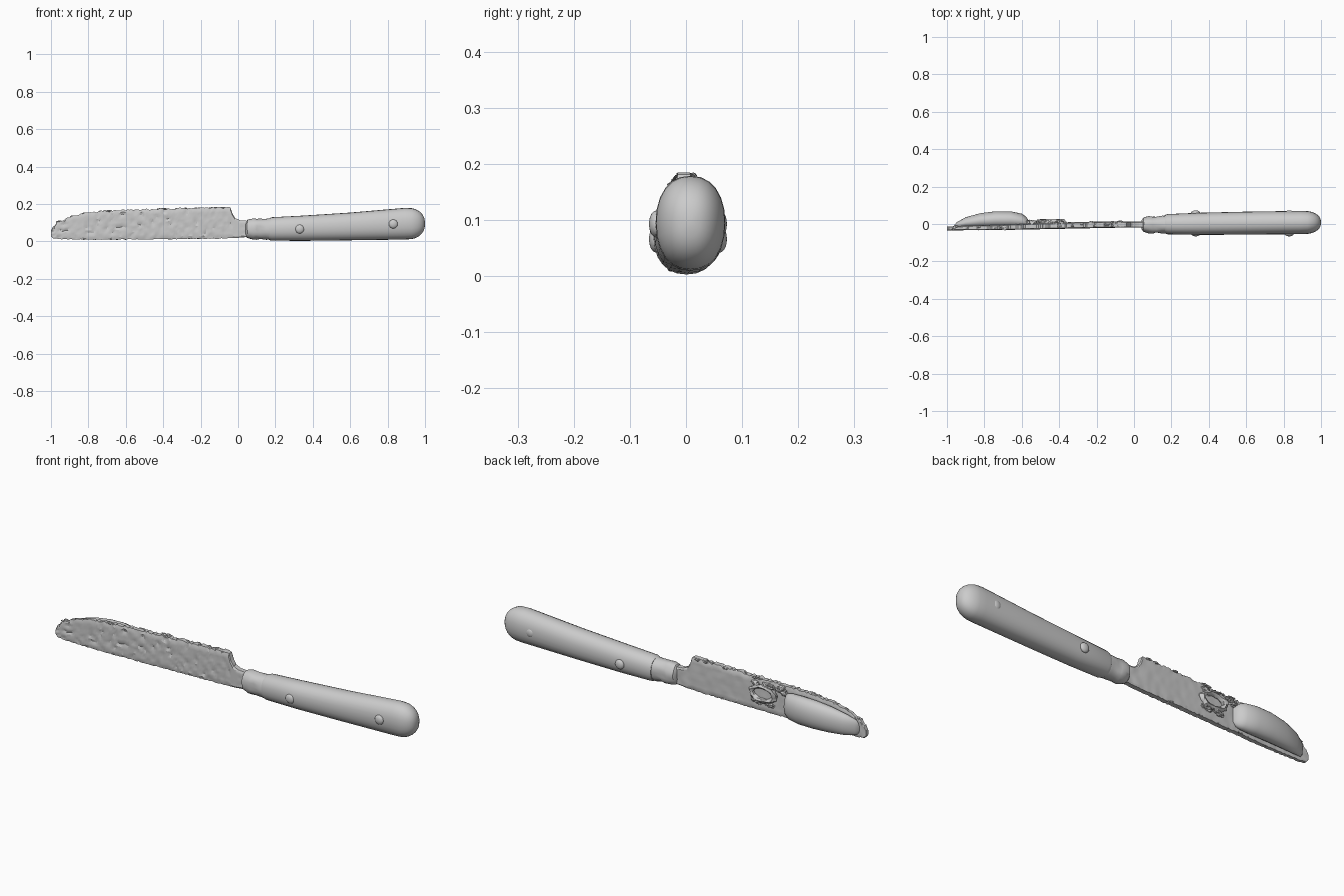
import bpy, bmesh, math, random
from mathutils import Vector, noise

random.seed(4)
cube = bpy.data.objects.get("Cube")
if cube:
    bpy.data.objects.remove(cube, do_unlink=True)

grey = bpy.data.materials.new("plain grey")
grey.use_nodes = True
grey.diffuse_color = (0.6, 0.6, 0.6, 1)
grey.node_tree.nodes["Principled BSDF"].inputs["Base Color"].default_value = (0.6, 0.6, 0.6, 1)


def finish(name, bm, angle=40):
    bmesh.ops.recalc_face_normals(bm, faces=bm.faces)
    mesh = bpy.data.meshes.new(name)
    bm.to_mesh(mesh)
    bm.free()
    mesh.materials.append(grey)
    ob = bpy.data.objects.new(name, mesh)
    bpy.context.collection.objects.link(ob)
    bpy.ops.object.select_all(action="DESELECT")
    bpy.context.view_layer.objects.active = ob
    ob.select_set(True)
    bpy.ops.object.shade_smooth_by_angle(angle=math.radians(angle))
    return ob


def skin(bm, rings):
    for a, b in zip(rings, rings[1:]):
        for i in range(len(a)):
            j = (i + 1) % len(a)
            bm.faces.new((a[i], a[j], b[j], b[i]))
    bm.faces.new(rings[0])
    bm.faces.new(rings[-1])


def loft(name, stations, power=0.9, sides=24, rough=0.0):
    """Rounded tube through (x, y_min, y_max, z_min, z_max) stations."""
    bm = bmesh.new()
    rings = []
    for x, y0, y1, z0, z1 in stations:
        ring = []
        for i in range(sides):
            a = math.tau * i / sides
            c, s = math.cos(a), math.sin(a)
            y = (y0 + y1) / 2 + (y1 - y0) / 2 * math.copysign(abs(c) ** power, c)
            z = (z0 + z1) / 2 + (z1 - z0) / 2 * math.copysign(abs(s) ** power, s)
            n = noise.noise(Vector((x, y, z)) * 35) * rough
            ring.append(bm.verts.new((x + n, y + n * c, z + n * s)))
        rings.append(ring)
    skin(bm, rings)
    return finish(name, bm)


def lump(name, centre, size, rough=0.0):
    bm = bmesh.new()
    bmesh.ops.create_icosphere(bm, subdivisions=3, radius=1)
    for v in bm.verts:
        k = 1 + rough * noise.noise(v.co * 2.5 + Vector(centre) * 20)
        v.co = Vector([c + s * p * k for c, s, p in zip(centre, size, v.co)])
    return finish(name, bm)


def sample(points, x):
    """Linear interpolation through rows of (x, values...)."""
    for a, b in zip(points, points[1:]):
        if x <= b[0]:
            t = (x - a[0]) / (b[0] - a[0])
            return [p + (q - p) * t for p, q in zip(a[1:], b[1:])]
    return points[-1][1:]


# Handle with a domed butt
handle = [(0.165, -0.05, 0.048, 0.008, 0.122), (0.18, -0.055, 0.053, 0.004, 0.129),
          (0.35, -0.058, 0.06, 0.003, 0.138), (0.6, -0.057, 0.066, 0.006, 0.154),
          (0.89, -0.054, 0.07, 0.01, 0.179)]
for i in range(1, 9):
    a = i / 8 * math.pi / 2 * 0.97
    k = math.cos(a) ** 0.85
    handle.append((0.91 + 0.09 * math.sin(a), 0.008 - 0.062 * k, 0.008 + 0.062 * k,
                   0.095 - 0.084 * k, 0.095 + 0.084 * k))
loft("handle", handle)

# Collar between handle and blade
loft("collar", [(0.04, -0.025, 0.02, 0.03, 0.1), (0.05, -0.042, 0.034, 0.018, 0.115),
                (0.08, -0.05, 0.042, 0.01, 0.122), (0.1, -0.05, 0.042, 0.01, 0.122),
                (0.12, -0.047, 0.039, 0.012, 0.12), (0.15, -0.05, 0.045, 0.01, 0.122),
                (0.18, -0.05, 0.045, 0.01, 0.122)], rough=0.006)

# Rivets on both cheeks
for x, z in ((0.33, 0.066), (0.83, 0.093)):
    for side, y in (("front", -0.053), ("back", 0.06)):
        lump("rivet_" + side, (x, y, z), (0.024, 0.013, 0.024))

# Blade: thin plate with an uneven, pitted front and ragged spine
outline = [(-1, 0.03, 0.06), (-0.99, 0.018, 0.08), (-0.96, 0.013, 0.105),
           (-0.9, 0.011, 0.13), (-0.8, 0.01, 0.155), (-0.65, 0.01, 0.168),
           (-0.4, 0.012, 0.175), (-0.2, 0.014, 0.178), (-0.035, 0.017, 0.182),
           (-0.03, 0.018, 0.15), (-0.015, 0.018, 0.125), (0.01, 0.02, 0.113),
           (0.07, 0.025, 0.108)]
faces = [(-1, -0.034, -0.014), (-0.7, -0.032, -0.004), (-0.4, -0.026, 0.008),
         (-0.1, -0.02, 0.013), (0.07, -0.02, 0.013)]
rows = 12
bm = bmesh.new()
rings = []
columns = [-1 + 0.01 * i for i in range(97)] + [-0.035 + 0.005 * i for i in range(1, 22)]
for x in columns:
    z0, z1 = sample(outline, x)
    y0, y1 = sample(faces, x)
    worn = 1 if x < -0.04 else 0.2
    z1 += random.uniform(-0.005, 0.004) * worn
    z0 += random.uniform(-0.002, 0.002) * worn
    front, back = [], []
    for r in range(rows + 1):
        t = r / rows
        z = z0 + (z1 - z0) * t
        edge = 0.7 if r in (0, rows) else 1
        mid = (y0 + y1) / 2
        pit = max(0, noise.noise(Vector((x * 38, z * 60, 3)))) * 0.012 * worn
        ripple = noise.noise(Vector((x * 25, z * 30, 9))) * 0.002
        front.append(bm.verts.new((x, mid + (y0 - mid) * edge + pit * (edge == 1), z)))
        back.append(bm.verts.new((x, mid + (y1 - mid) * edge + ripple, z)))
    rings.append(front + back[::-1])
skin(bm, rings)
finish("blade", bm, 25)

# Smooth swelling on the back near the tip
swell = [(-0.965, -0.02, -0.012, 0.04, 0.07), (-0.95, -0.022, 0.008, 0.024, 0.1),
         (-0.9, -0.022, 0.036, 0.018, 0.122), (-0.82, -0.022, 0.058, 0.015, 0.142),
         (-0.74, -0.022, 0.068, 0.014, 0.152), (-0.66, -0.022, 0.068, 0.015, 0.154),
         (-0.6, -0.022, 0.055, 0.02, 0.15), (-0.575, -0.022, 0.038, 0.03, 0.14),
         (-0.56, -0.02, 0.012, 0.05, 0.12)]
loft("back_swelling", swell, power=0.95, sides=28)

# Crusty ring and crumbs on the back beside the swelling
bm = bmesh.new()
rings = []
for i in range(28):
    a = math.tau * i / 28
    ring = []
    for j in range(8):
        b = math.tau * j / 8
        d = 1 + 0.25 * noise.noise(Vector((math.cos(a), math.sin(a), b)) * 2)
        ring.append(bm.verts.new((-0.44 + math.cos(a) * (0.065 + 0.014 * math.cos(b)) * d,
                                  0.011 + 0.015 * math.sin(b) * d,
                                  0.105 + math.sin(a) * (0.034 + 0.01 * math.cos(b)) * d)))
    rings.append(ring)
for a, b in zip(rings, rings[1:] + rings[:1]):
    for j in range(8):
        k = (j + 1) % 8
        bm.faces.new((a[j], a[k], b[k], b[j]))
finish("crust_ring", bm)

for i in range(14):
    x = random.uniform(-0.56, -0.38)
    lump("crust_crumb", (x, 0.006, random.choice((0.06, 0.14, 0.155)) + random.uniform(-0.01, 0.01)),
         (0.02, 0.013, 0.011), 0.6)

# Ragged grains along the spine and the lower edge
for i in range(34):
    x = random.uniform(-0.97, -0.05)
    z0, z1 = sample(outline, x)
    y0, y1 = sample(faces, x)
    z = z1 - 0.002 if i % 3 else z0 + 0.004
    lump("edge_grain", (x, random.uniform(y0 + 0.005, y1), z), (0.014, 0.006, 0.005), 0.6)
